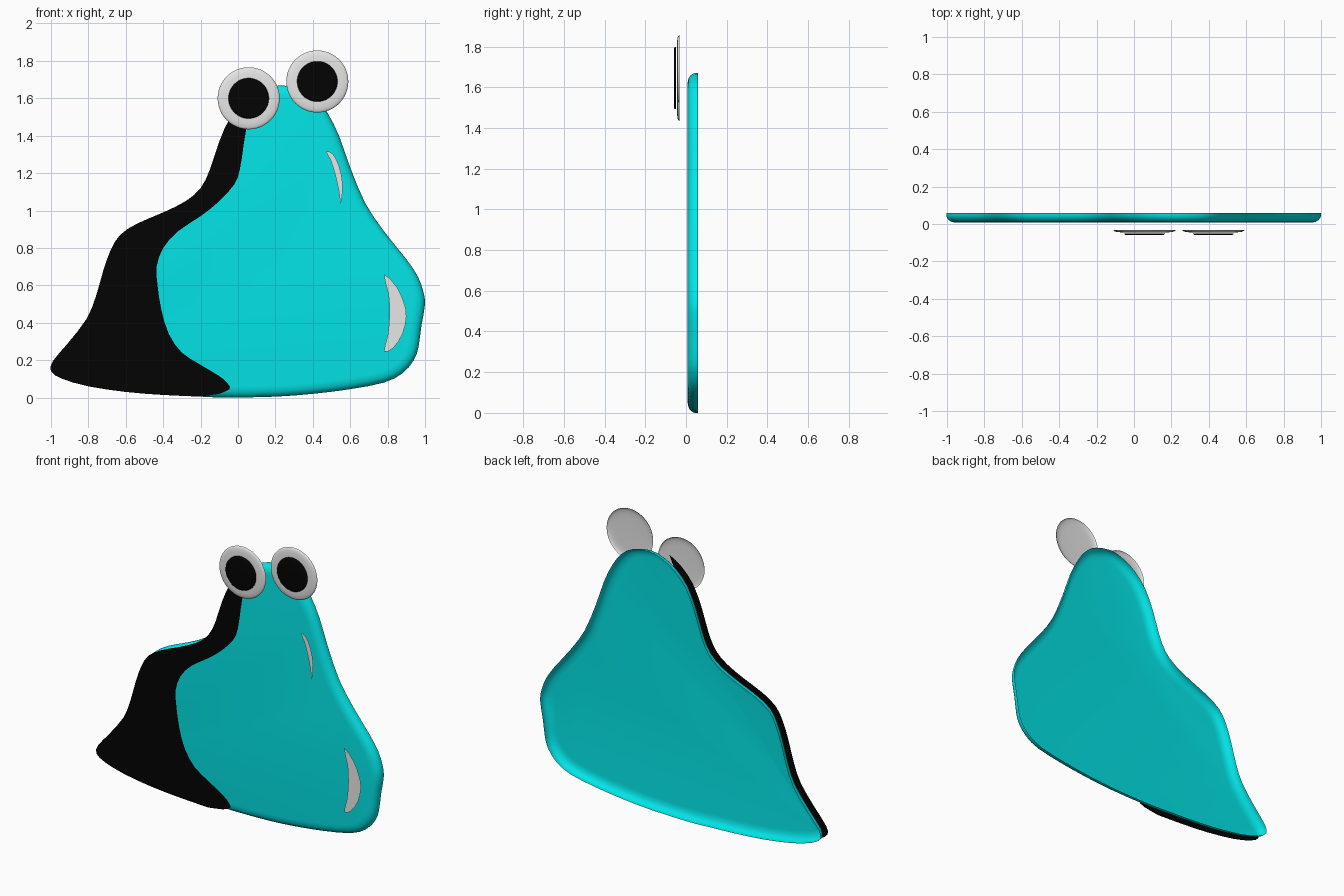
import bpy, bmesh, math
from mathutils import Vector
from mathutils.geometry import interpolate_bezier

if "Cube" in bpy.data.objects:
    bpy.data.objects.remove(bpy.data.objects["Cube"])


def material(name, rgb):
    m = bpy.data.materials.new(name)
    m.diffuse_color = (*rgb, 1)
    m.use_nodes = True
    m.node_tree.nodes["Principled BSDF"].inputs["Base Color"].default_value = m.diffuse_color
    return m


TEAL = material("teal", (0.001, 0.80, 0.82))
BLACK = material("black", (0.001, 0.001, 0.001))
WHITE = material("white", (0.8, 0.8, 0.8))


def finish(name, bm, mat, angle=None):
    """Turn the front (last) face towards -y and make the object."""
    bmesh.ops.recalc_face_normals(bm, faces=bm.faces)
    bm.faces.ensure_lookup_table()
    bm.normal_update()
    if bm.faces[-1].normal.y > 0:
        bmesh.ops.reverse_faces(bm, faces=bm.faces)
    me = bpy.data.meshes.new(name)
    bm.to_mesh(me)
    bm.free()
    me.materials.append(mat)
    ob = bpy.data.objects.new(name, me)
    bpy.context.collection.objects.link(ob)
    if angle:
        bpy.ops.object.select_all(action='DESELECT')
        ob.select_set(True)
        bpy.context.view_layer.objects.active = ob
        bpy.ops.object.shade_smooth_by_angle(angle=math.radians(angle))


def smooth_path(pts, closed):
    """Pass a smooth curve through the points, adding one point per span."""
    p = [Vector(q) for q in pts]
    n = len(p)
    get = (lambda i: p[i % n]) if closed else (lambda i: p[max(0, min(n - 1, i))])
    out = []
    for i in range(n if closed else n - 1):
        a, b, c, d = (get(i + k) for k in (-1, 0, 1, 2))
        out += interpolate_bezier(b, b + (c - a) / 6, c - (d - b) / 6, c, 3)[:2]
    return out if closed else out + [p[-1]]


def shell(name, loops, mat, angle):
    """Skin a series of loops and cap the last; the back stays open."""
    bm = bmesh.new()
    rings = [[bm.verts.new(v) for v in loop] for loop in loops]
    for a, b in zip(rings, rings[1:]):
        for i in range(len(a)):
            j = (i + 1) % len(a)
            bm.faces.new((a[i], a[j], b[j], b[i]))
    bm.faces.new(rings[-1])
    finish(name, bm, mat, angle)


def sheet(name, pts, y, mat):
    """Flat cut-out facing the front."""
    bm = bmesh.new()
    bm.faces.new([bm.verts.new((q.x, y, q.y)) for q in pts])
    finish(name, bm, mat)


# Outline of the body (x, z), clockwise from the bottom centre
OUTLINE = [(-0.06, 0), (-0.2, 0.005), (-0.4, 0.014), (-0.6, 0.03), (-0.8, 0.06), (-0.94, 0.10),
           (-1, 0.14), (-0.99, 0.195), (-0.91, 0.29), (-0.81, 0.42), (-0.76, 0.54), (-0.72, 0.68),
           (-0.68, 0.79), (-0.63, 0.87), (-0.54, 0.93), (-0.4, 0.99), (-0.28, 1.05), (-0.2, 1.12),
           (-0.15, 1.22), (-0.1, 1.37), (-0.04, 1.5), (0.04, 1.59), (0.13, 1.645), (0.23, 1.67),
           (0.35, 1.645), (0.42, 1.60), (0.48, 1.52), (0.54, 1.40), (0.60, 1.23), (0.68, 1.04),
           (0.78, 0.89), (0.9, 0.74), (0.96, 0.65), (0.99, 0.57), (1, 0.5), (0.98, 0.38),
           (0.965, 0.27), (0.94, 0.2), (0.88, 0.13), (0.78, 0.08), (0.6, 0.045), (0.4, 0.02),
           (0.2, 0.005)]
path = smooth_path(OUTLINE, True)
N = len(path)


def inset_loop(inset, y):
    out = []
    for i in range(N):
        t = (path[(i + 1) % N] - path[i - 1]).normalized()
        q = path[i] + Vector((t.y, -t.x)) * inset
        out.append((q.x, y, q.y))
    return out


# Body: shallow open-backed shell with a rounded front edge (inset, y)
shell("body", [inset_loop(d, y) for d, y in
               [(0, 0.060), (0, 0.045), (0.004, 0.033), (0.013, 0.021), (0.028, 0.012),
                (0.048, 0.008), (0.06, 0.007)]], TEAL, 80)

# Dark patch: flat sheet in front of the left side
INNER = [(0.05, 1.47), (0.03, 1.35), (0.01, 1.22), (-0.02, 1.14), (-0.1, 1.05), (-0.2, 0.97),
         (-0.32, 0.89), (-0.40, 0.80), (-0.435, 0.70), (-0.43, 0.6), (-0.41, 0.47), (-0.37, 0.34),
         (-0.3, 0.24), (-0.2, 0.175), (-0.1, 0.115), (-0.055, 0.075), (-0.045, 0.045),
         (-0.1, 0.02)]
sheet("dark_patch", path[2:45] + smooth_path(INNER, False), -0.015, BLACK)

# Shine marks: flat crescents in front of the right side
UPPER = [(0.47, 1.315), (0.505, 1.305), (0.54, 1.24), (0.56, 1.14), (0.55, 1.035),
         (0.54, 1.1), (0.52, 1.19), (0.495, 1.27)]
LOWER = [(0.78, 0.66), (0.85, 0.59), (0.89, 0.5), (0.9, 0.43), (0.88, 0.34),
         (0.83, 0.265), (0.78, 0.245), (0.80, 0.33), (0.81, 0.44), (0.805, 0.55)]
sheet("upper_shine", smooth_path(UPPER, True), -0.032, WHITE)
sheet("lower_shine", smooth_path(LOWER, True), -0.032, WHITE)


# Eyes: shallow rounded discs with raised pupils, floating in front
def disc(name, cx, cz, profile, mat, sides=48):
    angles = [2 * math.pi * k / sides for k in range(sides)]
    shell(name, [[(cx + r * math.cos(a), y, cz + r * math.sin(a)) for a in angles]
                 for r, y in profile], mat, 60)


for side, cx, cz in (("left", 0.057, 1.600), ("right", 0.424, 1.690)):
    disc(side + "_eye", cx, cz, [(0.166, -0.033), (0.164, -0.037), (0.155, -0.041),
                                 (0.135, -0.044), (0.11, -0.045)], WHITE)
    disc(side + "_pupil", cx, cz, [(0.108, -0.050), (0.107, -0.055), (0.102, -0.059),
                                   (0.09, -0.060)], BLACK)
